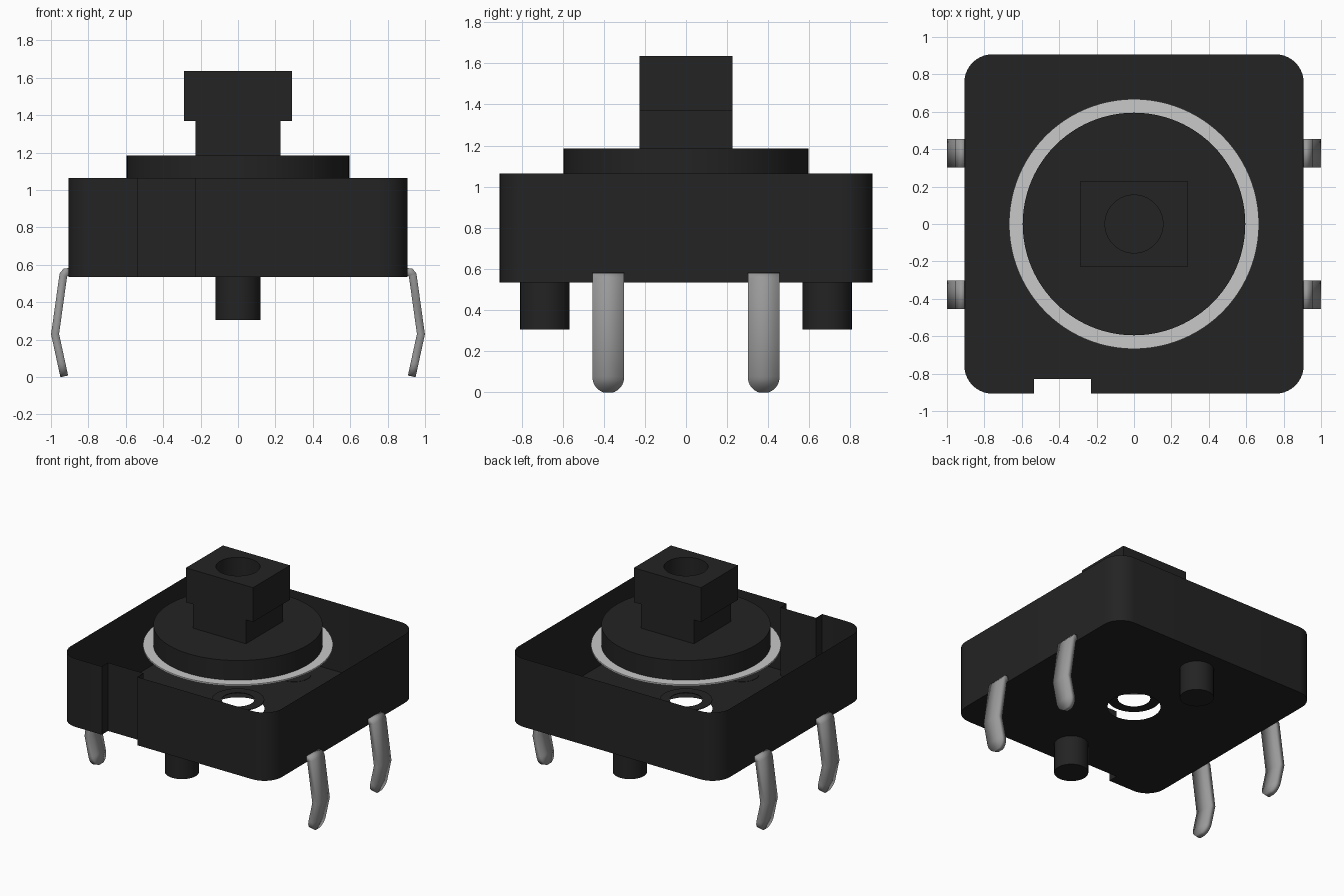
import bpy, bmesh
from math import sin, cos, pi, sqrt, radians

old = bpy.data.objects.get("Cube")
if old:
    bpy.data.objects.remove(old, do_unlink=True)


def material(name, value):
    m = bpy.data.materials.new(name)
    m.use_nodes = True
    color = (value, value, value, 1)
    m.diffuse_color = color
    m.node_tree.nodes["Principled BSDF"].inputs["Base Color"].default_value = color
    return m


BLACK = material("black plastic", 0.017)
STEEL = material("grey steel", 0.32)
BRIGHT = material("bright metal", 0.58)


def finish(name, bm, mat, recalc=True):
    if recalc:
        bmesh.ops.recalc_face_normals(bm, faces=bm.faces[:])
    mesh = bpy.data.meshes.new(name)
    bm.to_mesh(mesh)
    bm.free()
    mesh.materials.append(mat)
    ob = bpy.data.objects.new(name, mesh)
    bpy.context.collection.objects.link(ob)
    bpy.ops.object.select_all(action="DESELECT")
    ob.select_set(True)
    bpy.context.view_layer.objects.active = ob
    bpy.ops.object.shade_smooth_by_angle(angle=radians(35))
    return ob


def circle(r, cx=0, cy=0, n=64):
    return [(cx + r * cos(2 * pi * i / n), cy + r * sin(2 * pi * i / n)) for i in range(n)]


def rect(hx, hy):
    return [(-hx, -hy), (hx, -hy), (hx, hy), (-hx, hy)]


def loop(bm, outline, z):
    """Closed ring of edges at height z."""
    vs = [bm.verts.new((x, y, z)) for x, y in outline]
    return vs, [bm.edges.new((vs[i - 1], vs[i])) for i in range(len(vs))]


def walls(bm, low, high):
    for i in range(len(low)):
        bm.faces.new((low[i - 1], low[i], high[i], high[i - 1]))


def prism(name, outlines, z0, z1, mat):
    """Solid between two heights; outlines after the first are holes."""
    bm = bmesh.new()
    levels = []
    for z in (z0, z1):
        rings = [loop(bm, o, z) for o in outlines]
        edges = [e for _, es in rings for e in es]
        bmesh.ops.triangle_fill(bm, edges=edges, use_beauty=True, normal=(0, 0, 1))
        levels.append([vs for vs, _ in rings])
    for low, high in zip(*levels):
        walls(bm, low, high)
    return finish(name, bm, mat)


# Housing: open-topped tray with rounded corners, a front notch and a floor hole
HALF, R, FLOOR, RIM = 0.907, 0.15, 0.535, 1.065
outline = []
for k, (sx, sy) in enumerate([(1, -1), (1, 1), (-1, 1), (-1, -1)]):
    for i in range(11):
        a = (k - 1 + i / 10) * pi / 2
        outline.append((sx * (HALF - R) + R * cos(a), sy * (HALF - R) + R * sin(a)))
outline += [(-0.535, -HALF), (-0.535, -0.83), (-0.23, -0.83), (-0.23, -HALF)]

bm = bmesh.new()
base, base_edges = loop(bm, outline, FLOOR)
_, hole_edges = loop(bm, circle(0.187), FLOOR)
bmesh.ops.triangle_fill(bm, edges=base_edges + hole_edges, use_beauty=True, normal=(0, 0, 1))
rim, _ = loop(bm, outline, RIM)
walls(bm, base, rim)
finish("housing", bm, BLACK)

# Washer above the floor hole
prism("floor_washer", [circle(0.185), circle(0.115)], 0.6, 0.605, BLACK)

# Locating posts under the housing
for label, y in (("front", -0.687), ("back", 0.687)):
    prism(label + "_post", [circle(0.12, 0, y, 40)], 0.305, FLOOR + 0.002, BLACK)

# Button: bright contact plate, collar, stem and bored head
prism("contact_plate", [circle(0.668, n=96)], 1.02, 1.032, BRIGHT)
prism("collar", [circle(0.595, n=96)], 1.03, 1.185, BLACK)
prism("stem", [rect(0.227, 0.227)], 1.18, 1.37, BLACK)
prism("button_head", [rect(0.288, 0.227), circle(0.155)], 1.37, 1.637, BLACK)


# Legs: bent strips with rounded tips
HW, BEND = 0.077, 0.23
path = [(0.905, 0.562, HW), (0.922, 0.56, HW), (0.934, 0.545, HW), (0.978, BEND, HW)]
for i in range(9):
    z = HW * (1 - sin(i / 8 * pi / 2 * 0.97)) + 0.004
    t = min(1, max(0, (HW - z) / HW))
    path.append((0.928 + 0.05 * z / BEND, z, HW * sqrt(1 - t * t)))

for side, sx in (("left", 1), ("right", -1)):
    for end, y in (("front", -0.378), ("back", 0.378)):
        bm = bmesh.new()
        rows = [[bm.verts.new((sx * x, y + s * w, z)) for s in (-1, 1)] for x, z, w in path]
        for a, b in zip(rows, rows[1:]):
            bm.faces.new((a[0], a[1], b[1], b[0]))
        leg = finish(f"{end}_{side}_leg", bm, STEEL)
        mod = leg.modifiers.new("thickness", "SOLIDIFY")
        mod.thickness = 0.042
        mod.offset = 0
        mod.use_even_offset = True
